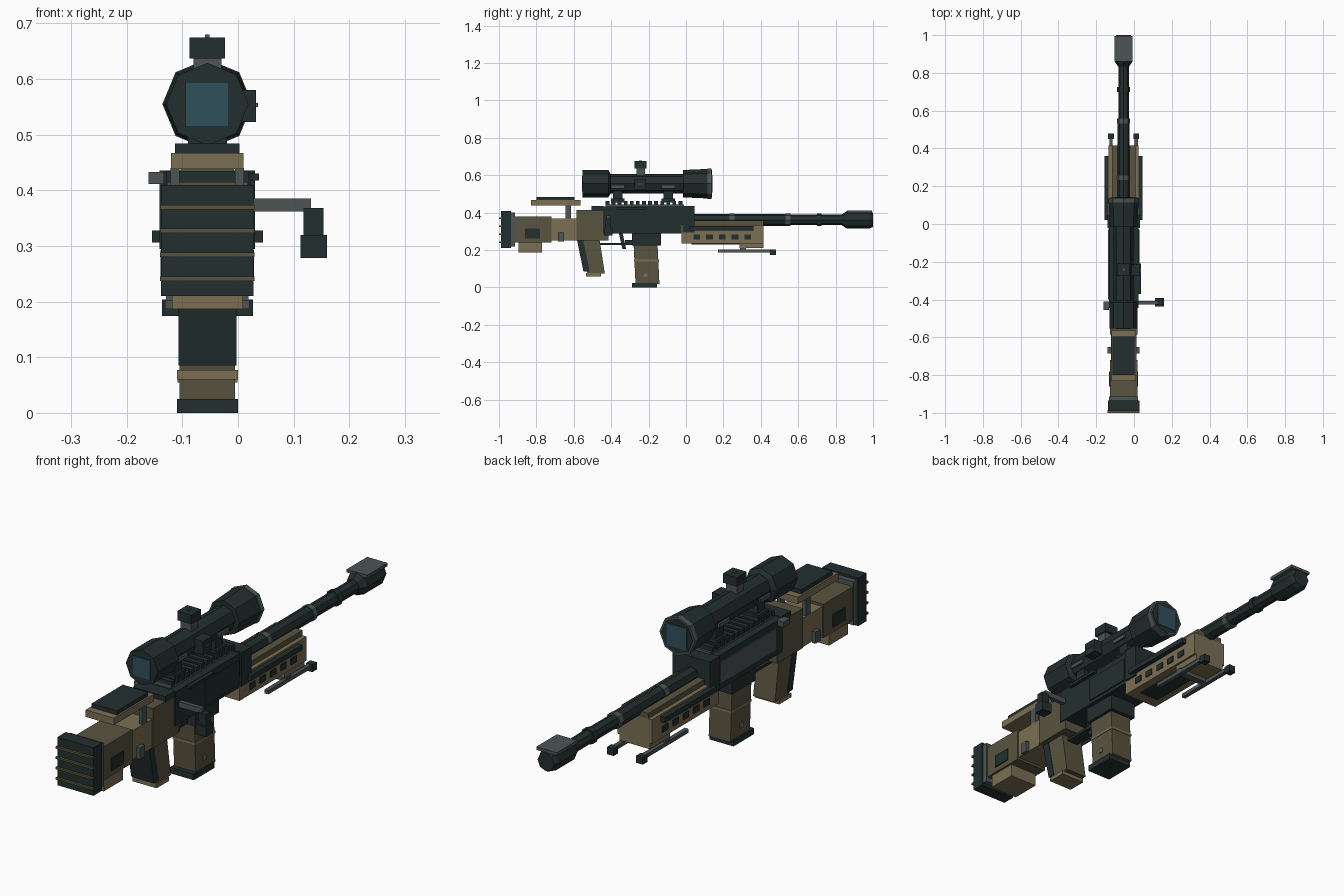
import bpy, bmesh, math
from mathutils import Vector

if "Cube" in bpy.data.objects:
    bpy.data.objects.remove(bpy.data.objects["Cube"], do_unlink=True)

CENTRE = -.055  # x of the body's middle plane
BORE = .362     # height of the barrel axis
SIGHT = .555    # height of the scope axis
SKIN = .004     # half thickness of applied plates


def material(name, red, green, blue):
    made = bpy.data.materials.new(name)
    made.use_nodes = True
    color = (red, green, blue, 1)
    made.diffuse_color = color
    made.node_tree.nodes["Principled BSDF"].inputs["Base Color"].default_value = color
    return made


DARK = material("dark steel", red=.017, green=.028, blue=.028)
GREY = material("worn grey", red=.075, green=.09, blue=.09)
TAN = material("tan polymer", red=.2, green=.16, blue=.09)
OLIVE = material("olive polymer", red=.1, green=.09, blue=.05)
GLASS = material("blue glass", red=.03, green=.08, blue=.105)


def loft(name, paint, rings):
    """Closed solid through matching rings of points."""
    bm = bmesh.new()
    loops = [[bm.verts.new(point) for point in ring] for ring in rings]
    for near, far in zip(loops, loops[1:]):
        for i in range(len(near)):
            bm.faces.new((near[i - 1], near[i], far[i], far[i - 1]))
    bm.faces.new(loops[0])
    bm.faces.new(loops[-1])
    bmesh.ops.recalc_face_normals(bm, faces=bm.faces)
    mesh = bpy.data.meshes.new(name)
    bm.to_mesh(mesh)
    bm.free()
    mesh.materials.append(paint)
    bpy.context.collection.objects.link(bpy.data.objects.new(name, mesh))


def box(name, paint, half, back, front, low, high, side=0, lean=0):
    """Block of half width 'half'; 'lean' shifts its bottom along y."""
    left, right = CENTRE + side + half, CENTRE + side - half
    loft(name, paint, [[(left, back + shift, z), (right, back + shift, z),
                        (right, front + shift, z), (left, front + shift, z)]
                       for z, shift in ((low, lean), (high, 0))])


def pair(name, paint, side, **size):
    box("left_" + name, paint, side=side, **size)
    box("right_" + name, paint, side=-side, **size)


def rod(name, paint, back, front, radius, height=BORE, tip=None, sides=8):
    """Faceted tube along y, tapering to 'tip' at the front."""
    def ring(y, r):
        turns = [math.tau * i / sides for i in range(sides)]
        return [Vector((CENTRE, y, height)) + r * Vector((math.cos(a), 0, math.sin(a)))
                for a in turns]
    loft(name, paint, [ring(back, radius), ring(front, tip or radius)])


# Butt pad with raised ribs
box("butt_pad", DARK, half=.083, back=-.99, front=-.935, low=.21, high=.41)
box("butt_spacer", GREY, half=.077, back=-.94, front=-.913, low=.22, high=.4)
for i in range(4):
    rib = .241 + .043 * i
    box(f"butt_rib_{i}", OLIVE, half=.085, back=-1, front=-.985, low=rib - SKIN, high=rib + SKIN)

# Stock
box("rear_stock", OLIVE, half=.073, back=-.915, front=-.72, low=.24, high=.38)
box("stock_toe", TAN, half=.064, back=-.895, front=-.77, low=.187, high=.25)
pair("stock_panel", DARK, side=.073, half=SKIN, back=-.86, front=-.78, low=.262, high=.315)
box("mid_stock", TAN, half=.068, back=-.73, front=-.58, low=.25, high=.37)
pair("sling_clip", GREY, side=.076, half=.008, back=-.685, front=-.652, low=.245, high=.293)
box("stock_shoulder", OLIVE, half=.073, back=-.585, front=-.445, low=.25, high=.415)
box("shoulder_tongue", OLIVE, half=.073, back=-.45, front=-.415, low=.25, high=.3)

# Adjustable cheek rest
box("cheek_rest", TAN, half=.065, back=-.83, front=-.565, low=.438, high=.467)
box("cheek_pad", DARK, half=.058, back=-.8, front=-.595, low=.467, high=.484)
pair("cheek_post", GREY, side=.058, half=.008, back=-.645, front=-.615, low=.36, high=.44)

# Grip and trigger
box("grip", OLIVE, half=.05, back=-.555, front=-.462, low=.075, high=.255, lean=.028)
box("grip_backstrap", DARK, half=.052, back=-.583, front=-.55, low=.085, high=.255, lean=.035)
box("grip_cap", TAN, half=.055, back=-.535, front=-.455, low=.06, high=.077)
box("trigger_guard", DARK, half=.025, back=-.47, front=-.31, low=.227, high=.239)
box("guard_front", DARK, half=.025, back=-.325, front=-.285, low=.227, high=.255)
box("trigger", DARK, half=.012, back=-.36, front=-.34, low=.205, high=.295, lean=.02)

# Receiver
box("receiver", DARK, half=.078, back=-.445, front=0, low=.29, high=.432)
box("receiver_tang", DARK, half=.074, back=-.505, front=-.44, low=.41, high=.435)
box("front_collar", DARK, half=.086, back=-.02, front=.045, low=.295, high=.436)
box("right_receiver_panel", GREY, side=-.079, half=SKIN, back=-.4, front=-.03, low=.315, high=.405)
box("left_receiver_panel", DARK, side=.079, half=SKIN, back=-.25, front=-.03, low=.305, high=.405)
box("port_cover", DARK, side=.085, half=.008, back=-.37, front=-.21, low=.418, high=.43)
box("selector", GREY, side=-.092, half=.014, back=-.455, front=-.41, low=.411, high=.433)

# Top rail with cross teeth
box("rail_base", GREY, half=.048, back=-.43, front=-.01, low=.43, high=.445)
for i in range(13):
    start = -.43 + i * .0325
    box(f"rail_tooth_{i}", DARK, half=.052, back=start, front=start + .02, low=.442, high=.462)

# Bolt handle
box("bolt_arm", GREY, side=.133, half=.053, back=-.425, front=-.407, low=.362, high=.385)
box("bolt_drop", DARK, side=.191, half=.018, back=-.43, front=-.402, low=.315, high=.368)
box("bolt_knob", DARK, side=.191, half=.024, back=-.438, front=-.392, low=.278, high=.32)

# Magazine
box("magazine_well", DARK, half=.062, back=-.29, front=-.135, low=.225, high=.295)
box("magazine", OLIVE, half=.05, back=-.28, front=-.152, low=.02, high=.23, lean=.01)
box("magazine_band", TAN, half=.052, back=-.278, front=-.145, low=.14, high=.15)
box("magazine_foot", DARK, half=.055, back=-.29, front=-.155, low=0, high=.025)
pair("magazine_button", TAN, side=.05, half=SKIN, back=-.225, front=-.205, low=.055, high=.075)

# Handguard with vents and side rails
box("handguard", TAN, half=.079, back=-.025, front=.415, low=.235, high=.335)
box("handguard_top", OLIVE, half=.062, back=.04, front=.415, low=.33, high=.357)
box("handguard_nose", TAN, half=.07, back=.285, front=.415, low=.21, high=.24)
box("handguard_underside", DARK, half=.045, back=.03, front=.285, low=.23, high=.24)
pair("side_rail", DARK, side=.088, half=.012, back=.02, front=.36, low=.306, high=.328)
for i in range(5):
    start = .04 + i * .068
    pair(f"vent_{i}", DARK, side=.079, half=SKIN, back=start, front=start + .036, low=.257, high=.283)

# Folded bipod
pair("bipod_leg", GREY, side=.067, half=.009, back=.17, front=.46, low=.187, high=.203)
pair("bipod_foot", DARK, side=.067, half=.015, back=.45, front=.48, low=.174, high=.204)
box("bipod_mount", GREY, half=.074, back=.29, front=.32, low=.193, high=.212)

# Barrel and muzzle
rod("barrel", DARK, back=0, front=.55, radius=.032)
rod("barrel_tip", DARK, back=.54, front=.87, radius=.028)
for name, paint, start in (("rear", GREY, .233), ("middle", GREY, .533), ("front", DARK, .7)):
    rod(name + "_barrel_ring", paint, back=start, front=start + .025, radius=.034)
rod("muzzle_flare", DARK, back=.835, front=.86, radius=.03, tip=.047)
rod("muzzle_brake", DARK, back=.86, front=.98, radius=.047)
rod("muzzle_crown", DARK, back=.98, front=1, radius=.047, tip=.038)
box("muzzle_plate", GREY, half=.047, back=.86, front=.995, low=.398, high=.411)

# Scope
rod("scope_tube", DARK, back=-.43, front=0, radius=.053, height=SIGHT)
rod("eyepiece", DARK, back=-.553, front=-.415, radius=.074, height=SIGHT)
rod("eyepiece_taper", DARK, back=-.415, front=-.405, radius=.073, tip=.055, height=SIGHT)
rod("objective", DARK, back=-.015, front=.115, radius=.073, tip=.079, height=SIGHT)
rod("objective_rim", GREY, back=.115, front=.137, radius=.081, height=SIGHT)
rod("objective_face", DARK, back=.13, front=.139, radius=.073, height=SIGHT)
box("rear_lens", GLASS, half=.039, back=-.557, front=-.55, low=.514, high=.595)
box("front_lens", GLASS, half=.046, back=.135, front=.142, low=.509, high=.601)

# Scope turrets
box("top_turret_neck", GREY, half=.025, back=-.265, front=-.22, low=.6, high=.64)
box("top_turret_cap", DARK, half=.032, back=-.275, front=-.21, low=.637, high=.675)
box("top_turret_mark", GREY, half=SKIN, back=-.25, front=-.235, low=.67, high=.68)
box("side_turret", DARK, side=.065, half=.022, back=-.275, front=-.215, low=.523, high=.58)
box("side_turret_mark", GREY, side=.087, half=SKIN, back=-.26, front=-.23, low=.55, high=.557)

# Scope mounts
for name, start in (("rear_mount", -.4), ("front_mount", -.13)):
    end = start + .07
    box(name, DARK, half=.035, back=start + .01, front=end - .01, low=.455, high=.52)
    box(name + "_foot", DARK, half=.045, back=start, front=end, low=.455, high=.475)
    pair(name + "_clamp", GREY, side=.053, half=SKIN, back=start, front=end, low=.53, high=.546)
